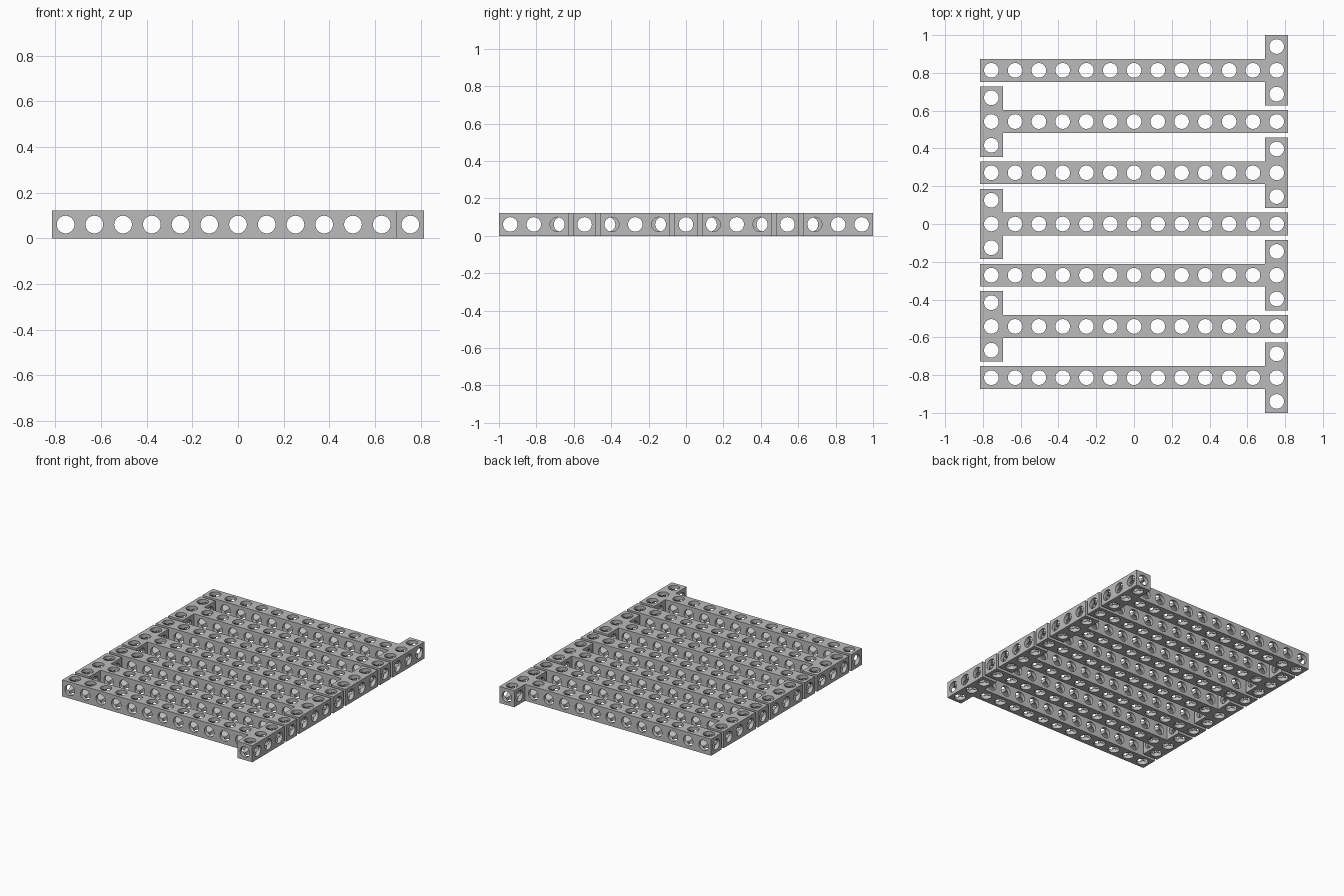
import bpy, bmesh, math
from mathutils import Matrix

if "Cube" in bpy.data.objects:
    bpy.data.objects.remove(bpy.data.objects["Cube"])

PITCH = 0.1259      # hole spacing
W = 0.1212          # square bar width
R = 0.0388          # hole radius
STEP = 0.2712       # spacing between neighbouring bars
END = 6 * PITCH     # x of the last hole
H = W / 2

steel = bpy.data.materials.new("plain grey")
steel.diffuse_color = (0.5, 0.5, 0.5, 1)
steel.use_nodes = True
steel.node_tree.nodes["Principled BSDF"].inputs["Base Color"].default_value = steel.diffuse_color


def add_object(name, bm):
    bmesh.ops.recalc_face_normals(bm, faces=bm.faces)
    mesh = bpy.data.meshes.new(name)
    bm.to_mesh(mesh)
    bm.free()
    mesh.materials.append(steel)
    ob = bpy.data.objects.new(name, mesh)
    bpy.context.collection.objects.link(ob)
    return ob


def drill_set(name, centres, axis, length):
    """Parallel cylinders used to drill holes along one axis."""
    turn = {"x": Matrix.Rotation(math.pi / 2, 4, "Y"),
            "y": Matrix.Rotation(math.pi / 2, 4, "X"),
            "z": Matrix.Identity(4)}[axis]
    bm = bmesh.new()
    for x, y in centres:
        bmesh.ops.create_cone(bm, cap_ends=True, segments=32, radius1=R, radius2=R,
                              depth=length, matrix=Matrix.Translation((x, y, H)) @ turn)
    ob = add_object(name, bm)
    ob.hide_render = True
    return ob


# T-shaped bar: long beam with a crossbar at its +x end
outer, inner, arm = END + H, END - H, PITCH + H
outline = [(-outer, -H), (inner, -H), (inner, -arm), (outer, -arm),
           (outer, arm), (inner, arm), (inner, H), (-outer, H)]
bm = bmesh.new()
face = bm.faces.new([bm.verts.new((x, y, 0)) for x, y in outline])
top = bmesh.ops.extrude_face_region(bm, geom=[face])
bmesh.ops.translate(bm, vec=(0, 0, W),
                    verts=[v for v in top["geom"] if isinstance(v, bmesh.types.BMVert)])
blank = add_object("bar_blank", bm)

# Holes along all three axes
row = [((i - 6) * PITCH, 0) for i in range(13)]
tips = [(END, -PITCH), (END, PITCH)]
drills = [drill_set("drill_vertical", row + tips, "z", 0.3),
          drill_set("drill_across", row, "y", 0.6),
          drill_set("drill_lengthwise", [(0, 0)], "x", 2),
          drill_set("drill_crossbar", tips, "x", 0.3)]
for d in drills:
    mod = blank.modifiers.new(d.name, "BOOLEAN")
    mod.operation = "DIFFERENCE"
    mod.solver = "EXACT"
    mod.object = d

# Bake the drilled bar into one shared mesh
depsgraph = bpy.context.evaluated_depsgraph_get()
bar_mesh = bpy.data.meshes.new_from_object(blank.evaluated_get(depsgraph))
bar_mesh.name = "drilled_bar"
for ob in [blank] + drills:
    bpy.data.objects.remove(ob)

# Seven bars, alternately turned end for end
for i in range(7):
    bar = bpy.data.objects.new(f"t_bar_{i + 1}", bar_mesh)
    bpy.context.collection.objects.link(bar)
    bar.location.y = (i - 3) * STEP
    bar.rotation_euler.z = math.pi * (i % 2)

# Smooth hole walls with sharp rims
bpy.context.view_layer.objects.active = bar
bar.select_set(True)
bpy.ops.object.shade_smooth_by_angle(angle=math.radians(30))
